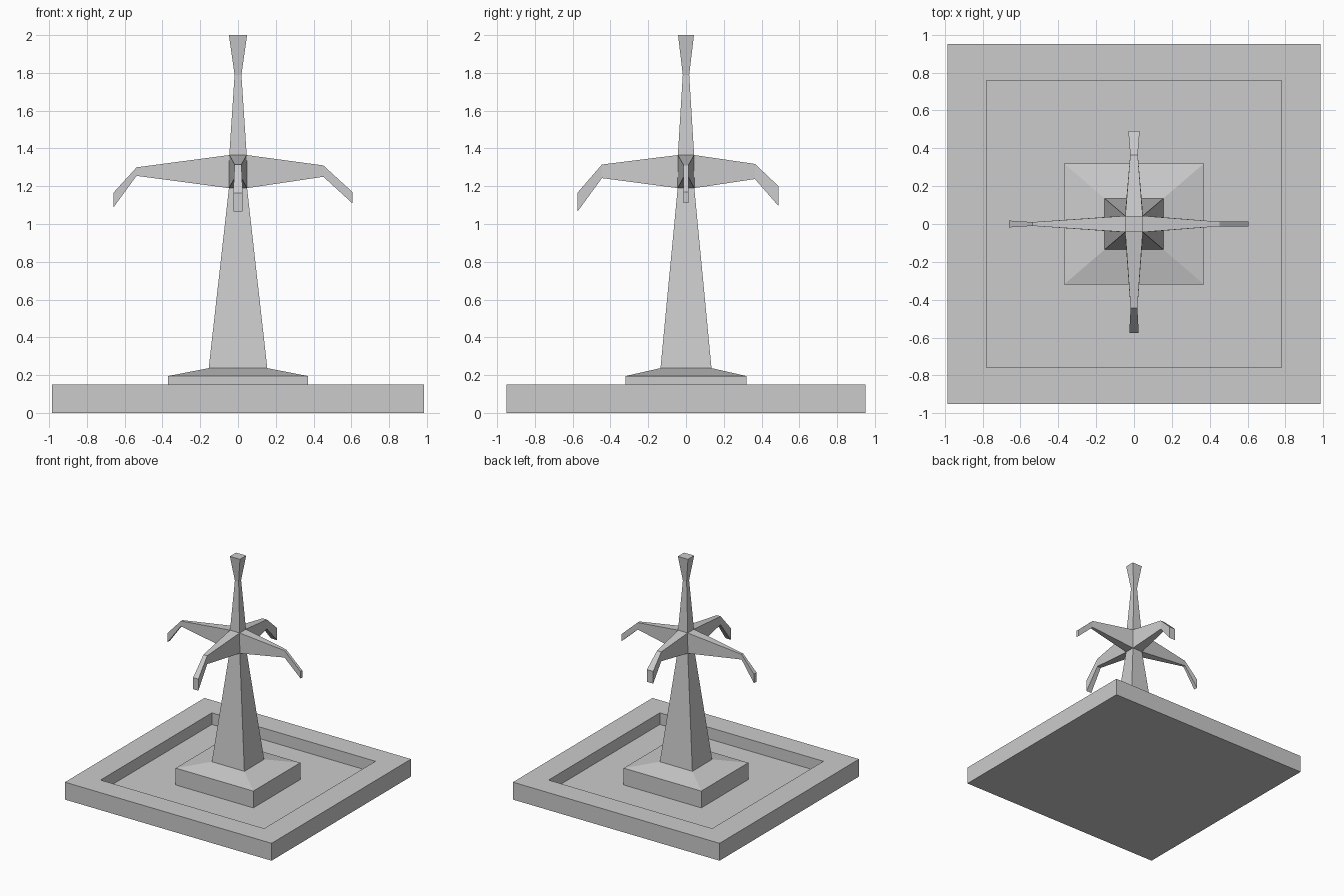
import bpy
import bmesh
from mathutils import Vector

if "Cube" in bpy.data.objects:
    bpy.data.objects.remove(bpy.data.objects["Cube"])


def rect(bm, hx, hy, z):
    """Rectangular ring of four vertices, counter-clockwise from above."""
    return [bm.verts.new((sx * hx, sy * hy, z))
            for sx, sy in ((-1, -1), (1, -1), (1, 1), (-1, 1))]


def skin(bm, a, b, skip=False):
    """Join two four-vertex rings with quads."""
    for i in range(4):
        j = (i + 1) % 4
        bm.faces.new((a[i], a[j], b[j], b[i]))


def finish(bm, name):
    bmesh.ops.recalc_face_normals(bm, faces=bm.faces[:])
    mesh = bpy.data.meshes.new(name)
    bm.to_mesh(mesh)
    bm.free()
    obj = bpy.data.objects.new(name, mesh)
    bpy.context.collection.objects.link(obj)
    return obj


# Square basin: outer wall, rim, recess, floor and sloped pedestal
bm = bmesh.new()
profile = [(0.985, 0.95, 0), (0.985, 0.95, 0.15), (0.78, 0.758, 0.15),
           (0.78, 0.758, 0.05), (0.37, 0.32, 0.05), (0.37, 0.32, 0.195),
           (0.155, 0.135, 0.237)]
rings = [rect(bm, *p) for p in profile]
for a, b in zip(rings, rings[1:]):
    skin(bm, a, b)
bm.faces.new(rings[0][::-1])
finish(bm, "basin_with_pedestal")

# Tapered column with a flared top; the arm joint lies between rings 1 and 2
bm = bmesh.new()
column = [(0.155, 0.135, 0.237), (0.048, 0.044, 1.19), (0.046, 0.043, 1.365),
          (0.018, 0.017, 1.79), (0.048, 0.042, 2.0)]
rings = [rect(bm, *p) for p in column]
for i in (0, 2, 3):
    skin(bm, rings[i], rings[i + 1])
bm.faces.new(rings[-1])

# Drooping arms, one per side: sections of (reach, half width, bottom z, top z)
arms = [
    ((0, -1), [(0.445, 0.018, 1.243, 1.315), (0.575, 0.025, 1.065, 1.165)]),
    ((1, 0), [(0.452, 0.012, 1.25, 1.31), (0.605, 0.012, 1.11, 1.17)]),
    ((0, 1), [(0.365, 0.02, 1.238, 1.318), (0.49, 0.03, 1.095, 1.20)]),
    ((-1, 0), [(0.537, 0.01, 1.255, 1.30), (0.66, 0.018, 1.087, 1.165)]),
]
low, high = rings[1], rings[2]
for i, ((dx, dy), sections) in enumerate(arms):
    j = (i + 1) % 4
    out, side = Vector((dx, dy, 0)), Vector((-dy, dx, 0))
    prev = [low[i], low[j], high[j], high[i]]
    for reach, w, z0, z1 in sections:
        ring = [bm.verts.new(out * reach + side * s * w + Vector((0, 0, z)))
                for s, z in ((-1, z0), (1, z0), (1, z1), (-1, z1))]
        skin(bm, prev, ring)
        prev = ring
    bm.faces.new(prev)
finish(bm, "column_with_arms")
